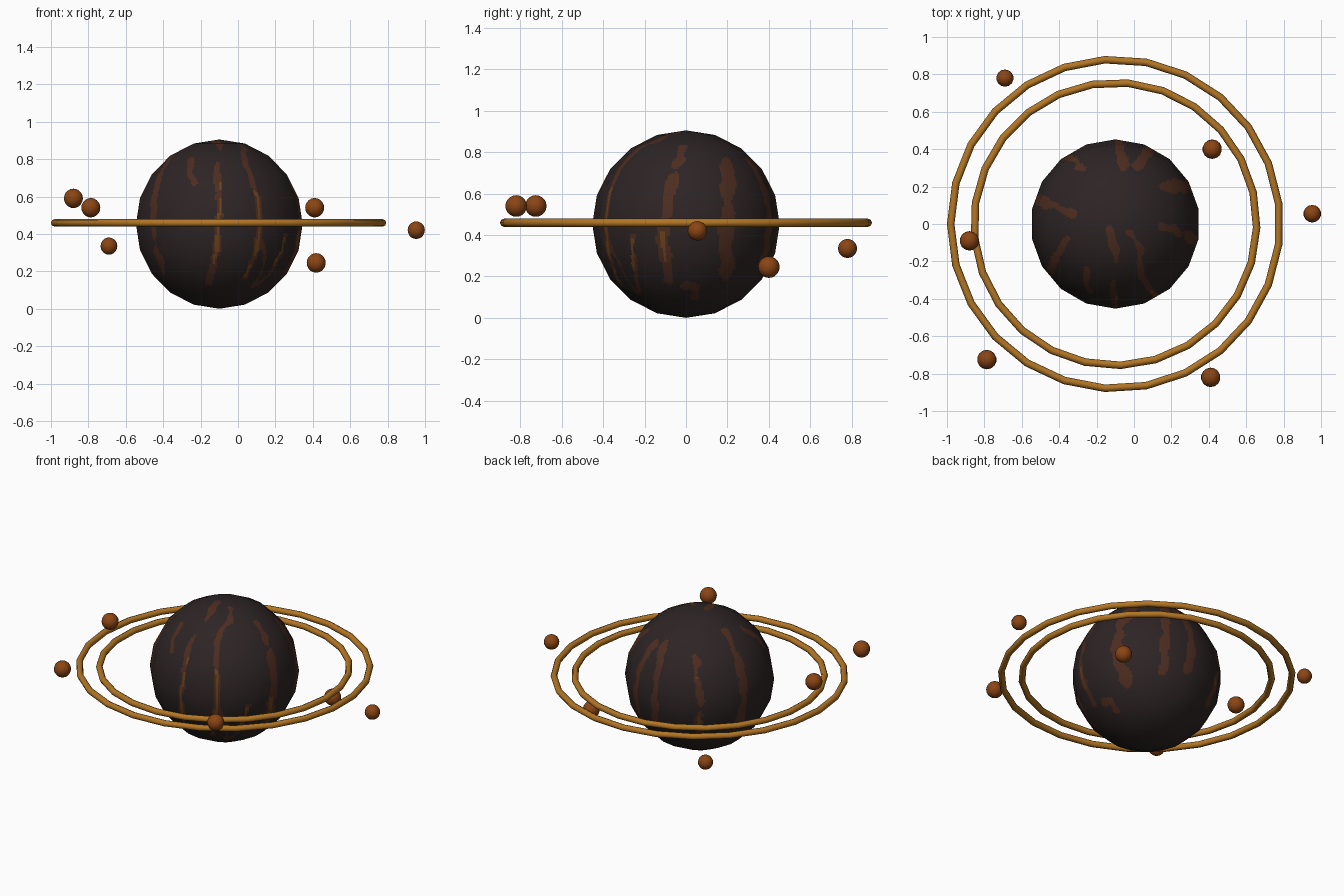
import bpy, bmesh, math
from mathutils import Vector, noise

if "Cube" in bpy.data.objects:
    bpy.data.objects.remove(bpy.data.objects["Cube"])


def material(name, rgb):
    m = bpy.data.materials.new(name)
    m.diffuse_color = (*rgb, 1)
    m.use_nodes = True
    m.node_tree.nodes["Principled BSDF"].inputs["Base Color"].default_value = m.diffuse_color
    return m


ROCK = material("dark_rock", (0.027, 0.018, 0.018))
BROWN = material("brown_vein", (0.075, 0.026, 0.0145))
OCHRE = material("ochre_vein", (0.15, 0.055, 0.0115))
GOLD = material("ring_gold", (0.45, 0.18, 0.018))
RUST = material("moon_rust", (0.258, 0.060, 0.007))

# veins: half width, then (azimuth, elevation) in degrees; azimuth 0 = front, 90 = right
BROWN_VEINS = [
    (0.045, [(-40, 84), (0, 72), (-2, 35), (0, 16), (-1, -11), (-6, -33), (-9, -45)]),
    (0.045, [(60, 78), (43, 65), (27, 48), (27, 31), (29, 16), (30, 0), (28, -18), (23, -41)]),
    (0.055, [(-75, 54), (-59, 31), (-54, 10), (-53, -16), (-53, -33)]),
    (0.035, [(-31, 50), (-26, 38), (-19, 29)]),
    (0.06, [(87, 56), (80, 28), (77, 10), (75, -16), (76, -37)]),
    (0.09, [(128, 43), (118, 18), (115, -6), (121, -33)]),
    (0.07, [(160, 43), (155, 21), (154, 0), (155, -22)]),
    (0.065, [(172, 45), (177, 20), (178, 0), (175, -18)]),
    (0.055, [(-150, 40), (-145, 18), (-145, -16), (-145, -32)]),
    (0.065, [(-104, 58), (-106, 30), (-107, 8), (-110, -18)]),
    (0.03, [(30, -8), (38, -28), (37, -48)]),
    (0.03, [(54, -7), (52, -30), (42, -46)]),
    (0.05, [(88, -42), (98, -42), (100, -52)]),
]
OCHRE_VEINS = [
    (0.022, [(1, 28), (0, 10), (-1, -11), (-4, -28)]),
    (0.022, [(28, 24), (30, 2), (28, -18), (23, -38)]),
    (0.018, [(54, -10), (50, -28)]),
    (0.018, [(75, -4), (75, -24)]),
    (0.022, [(-146, 24), (-145, -14)]),
]


def direction(az, el):
    a, e = math.radians(az), math.radians(el)
    return Vector((math.sin(a) * math.cos(e), -math.cos(a) * math.cos(e), math.sin(e)))


def segments(veins):
    out = []
    for width, pts in veins:
        d = [direction(*p) for p in pts]
        for i in range(len(d) - 1):
            out.append((width, d[i], d[i + 1] - d[i]))
    return out


def on_vein(p, segs, grow):
    for width, a, ab in segs:
        ap = p - a
        if ap.length_squared > 0.8:
            continue
        t = min(1, max(0, ap.dot(ab) / ab.length_squared))
        if (ap - ab * t).length < width * grow:
            return True
    return False


def finish(bm, name, loc, mats):
    me = bpy.data.meshes.new(name)
    bm.to_mesh(me)
    bm.free()
    for m in mats:
        me.materials.append(m)
    ob = bpy.data.objects.new(name, me)
    ob.location = loc
    bpy.context.collection.objects.link(ob)
    return ob


# planet: low-poly ball, each facet cut finely so the veins follow the flat sides
R = 0.4525
CENTRE = (-0.1, 0, R)
bm = bmesh.new()
bmesh.ops.create_uvsphere(bm, u_segments=18, v_segments=10, radius=R)
bmesh.ops.subdivide_edges(bm, edges=bm.edges[:], cuts=11, use_grid_fill=True)
brown, ochre = segments(BROWN_VEINS), segments(OCHRE_VEINS)
for f in bm.faces:
    f.smooth = True
    p = f.calc_center_median().normalized()
    grow = 0.95 + 0.7 * noise.noise(p * 6)
    wobble = p + 0.03 * noise.noise_vector(p * 5)
    if on_vein(wobble, ochre, grow):
        f.material_index = 2
    elif on_vein(wobble, brown, grow):
        f.material_index = 1
planet = finish(bm, "planet", CENTRE, [ROCK, BROWN, OCHRE])
planet.data.normals_split_custom_set_from_vertices(
    [v.co.normalized() for v in planet.data.vertices])

# two flat orbit rings
for name, radius, turn in (("outer_ring", 0.88, 180), ("inner_ring", 0.756, -1.5)):
    bpy.ops.mesh.primitive_torus_add(
        major_segments=25, minor_segments=8, major_radius=radius, minor_radius=0.02,
        location=(-0.1, 0, 0.459), rotation=(0, 0, math.radians(turn)))
    ring = bpy.context.object
    ring.name = name
    ring.data.materials.append(GOLD)
    bpy.ops.object.shade_smooth()

# small moons around the rings
MOONS = [(-0.69, 0.78, 0.335, 0.046), (0.418, 0.40, 0.245, 0.052), (0.953, 0.055, 0.42, 0.047),
         (-0.88, -0.09, 0.59, 0.052), (-0.787, -0.725, 0.54, 0.052), (0.41, -0.82, 0.54, 0.052)]
for i, (x, y, z, r) in enumerate(MOONS):
    bm = bmesh.new()
    bmesh.ops.create_uvsphere(bm, u_segments=14, v_segments=10, radius=r)
    for f in bm.faces:
        f.smooth = True
    finish(bm, f"moon_{i + 1}", (x, y, z), [RUST])
